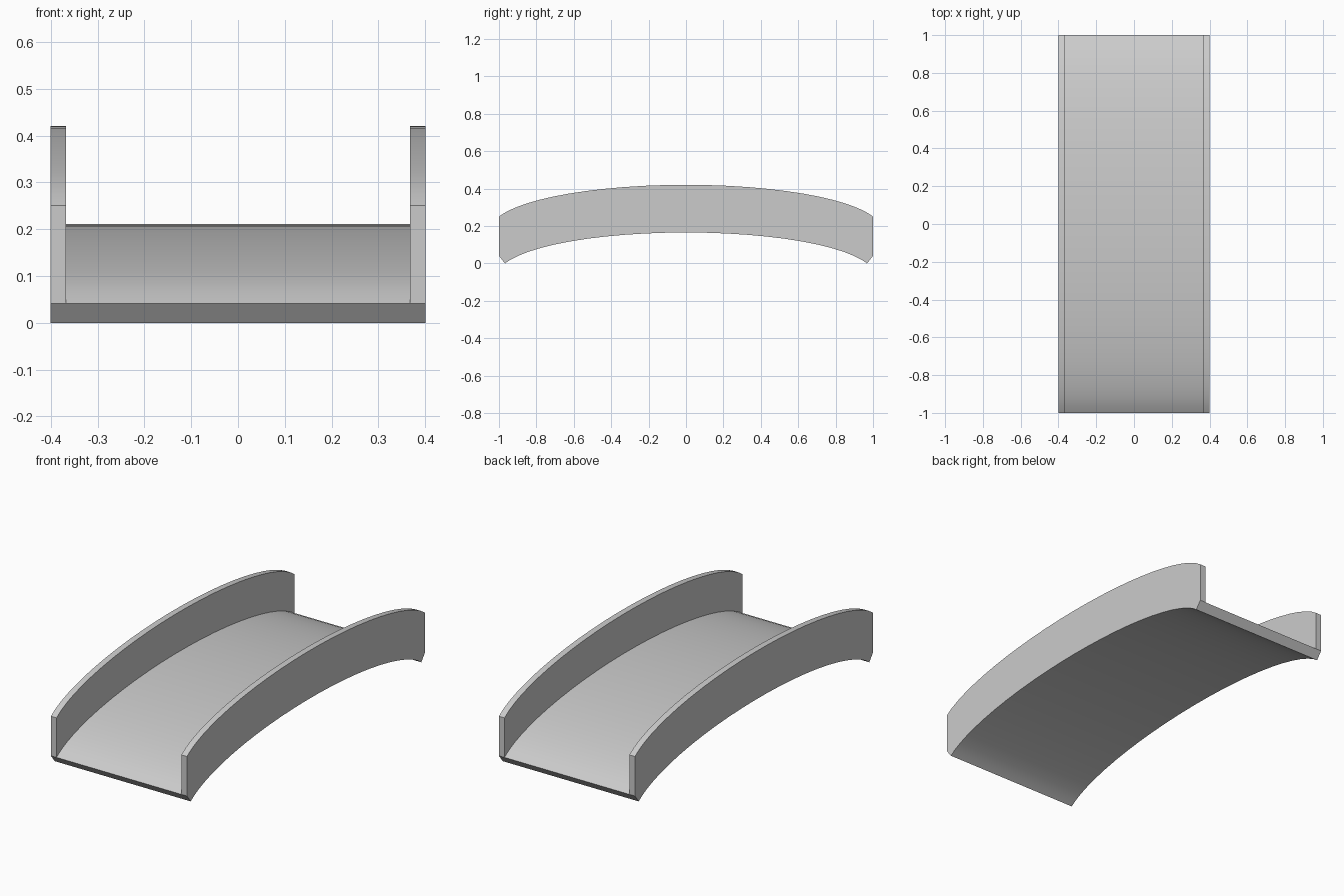
import bpy
import bmesh
import math

cube = bpy.data.objects.get("Cube")
if cube:
    bpy.data.objects.remove(cube, do_unlink=True)

# One plain grey for the whole bridge
grey = bpy.data.materials.new("light_grey")
grey.use_nodes = True
colour = (0.6, 0.6, 0.6, 1)
grey.diffuse_color = colour
grey.node_tree.nodes["Principled BSDF"].inputs["Base Color"].default_value = colour

HALF_WIDTH, INNER = 0.4, 0.367      # outer and inner face of the side walls
CROWN, WALL = 0.213, 0.21           # deck height at the middle, wall height
SPAN, RISE = 1.04, 0.234            # half axes of the elliptical arch
STEPS = 24


def section(t):
    """Closed U-shaped cross-section of the bridge at arch angle t."""
    y = SPAN * math.sin(t)
    z = CROWN - RISE * (1 - math.cos(t))
    slope = RISE * math.tan(t) / SPAN
    angle = math.atan(slope)
    thick = 0.045 + 0.007 * abs(y) ** 4
    by, bz = y - thick * math.sin(angle), z - thick * math.cos(angle)
    half = [(HALF_WIDTH, by, bz), (HALF_WIDTH, y, z), (HALF_WIDTH, y, z + WALL),
            (INNER, y, z + WALL), (INNER, y, z)]
    return half + [(-px, py, pz) for px, py, pz in reversed(half)]


# Sweep the section along the arch
bm = bmesh.new()
end = math.asin(1 / SPAN)
rings = [[bm.verts.new(p) for p in section(end * (2 * i / STEPS - 1))]
         for i in range(STEPS + 1)]
for a, b in zip(rings, rings[1:]):
    for i in range(len(a)):
        j = (i + 1) % len(a)
        bm.faces.new((a[i], a[j], b[j], b[i]))

# Close both ends: two upright wall ends and the slanted deck end
for ring in (rings[0], rings[-1]):
    for part in ((1, 2, 3, 4), (5, 6, 7, 8), (0, 1, 4, 5, 8, 9)):
        bm.faces.new([ring[i] for i in part])
bmesh.ops.recalc_face_normals(bm, faces=bm.faces)

# Rest the feet on the ground
low = min(v.co.z for v in bm.verts)
bmesh.ops.translate(bm, verts=bm.verts, vec=(0, 0, -low))

mesh = bpy.data.meshes.new("arched_bridge")
bm.to_mesh(mesh)
bm.free()
mesh.materials.append(grey)
bridge = bpy.data.objects.new("arched_bridge", mesh)
bpy.context.collection.objects.link(bridge)
bpy.context.view_layer.objects.active = bridge
bridge.select_set(True)
bpy.ops.object.shade_smooth_by_angle(angle=math.radians(30))
